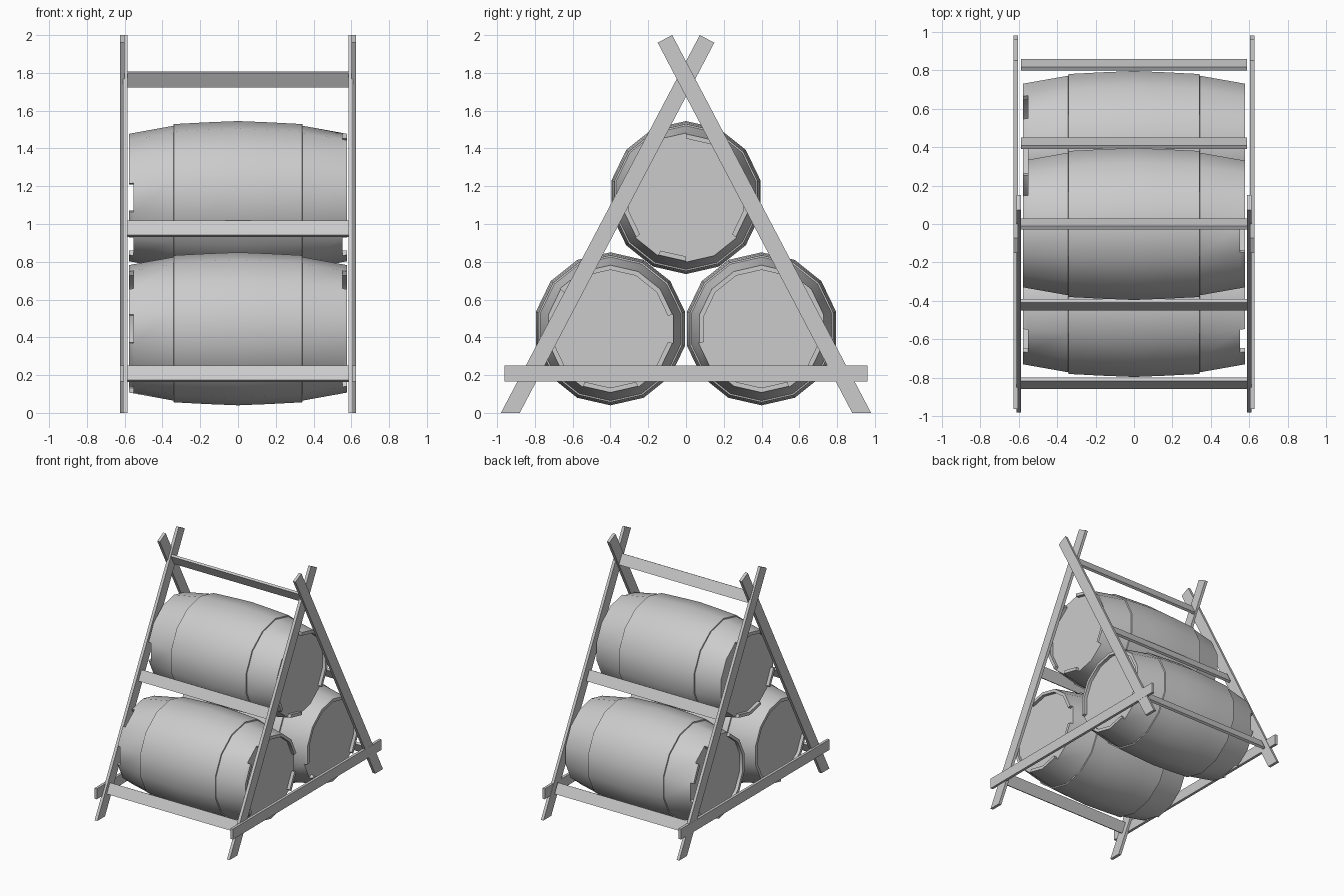
import bpy, bmesh, math, random
from mathutils import Vector

if "Cube" in bpy.data.objects:
    bpy.data.objects.remove(bpy.data.objects["Cube"])

SIDES = 14
SLOPE = math.atan2(1.03, 1.96)      # lean of the A-frame legs


def finish(name, bm, smooth=False):
    bmesh.ops.recalc_face_normals(bm, faces=bm.faces[:])
    me = bpy.data.meshes.new(name)
    bm.to_mesh(me)
    bm.free()
    ob = bpy.data.objects.new(name, me)
    bpy.context.collection.objects.link(ob)
    if smooth:
        bpy.ops.object.select_all(action='DESELECT')
        ob.select_set(True)
        bpy.context.view_layer.objects.active = ob
        bpy.ops.object.shade_smooth_by_angle(angle=math.radians(30))
    return ob


def plank(name, outline, x0, x1):
    """Extrude a (y, z) outline from x0 to x1."""
    bm = bmesh.new()
    a = [bm.verts.new((x0, y, z)) for y, z in outline]
    b = [bm.verts.new((x1, y, z)) for y, z in outline]
    bm.faces.new(a)
    bm.faces.new(b[::-1])
    for i in range(len(a)):
        j = (i + 1) % len(a)
        bm.faces.new((a[i], a[j], b[j], b[i]))
    return finish(name, bm)


def barrel(name, y, z, seed):
    rng = random.Random(seed)
    bm = bmesh.new()

    def ring(x, r):
        return [bm.verts.new((x, y + r * math.sin(2 * math.pi * k / SIDES),
                              z + r * math.cos(2 * math.pi * k / SIDES)))
                for k in range(SIDES)]

    def quad(*v):
        bm.faces.new(v)

    # bulging body with a raised middle section
    half = [(0.17, 0.398), (0.34, 0.389), (0.342, 0.38), (0.552, 0.342)]
    profile = [(-x, r) for x, r in half[::-1]] + [(0, 0.405)] + half
    rings = [ring(x, r) for x, r in profile]
    for a, b in zip(rings, rings[1:]):
        for k in range(SIDES):
            j = (k + 1) % SIDES
            quad(a[k], a[j], b[j], b[k])

    # recessed heads surrounded by uneven stave ends
    for base, s in ((rings[0], -1), (rings[-1], 1)):
        inner = ring(s * 0.552, 0.312)
        tip_out = ring(s * 0.578, 0.337)
        tip_in = ring(s * 0.578, 0.312)
        bm.faces.new(inner)
        keep = [rng.random() < 0.68 for _ in range(SIDES)]
        for k in range(SIDES):
            j = (k + 1) % SIDES
            if keep[k]:
                quad(base[k], base[j], tip_out[j], tip_out[k])
                quad(tip_out[k], tip_out[j], tip_in[j], tip_in[k])
                quad(tip_in[k], tip_in[j], inner[j], inner[k])
            else:
                quad(base[k], base[j], inner[j], inner[k])
            if keep[k] != keep[k - 1]:
                quad(base[k], tip_out[k], tip_in[k], inner[k])
    loose = [v for v in bm.verts if not v.link_faces]
    bmesh.ops.delete(bm, geom=loose, context='VERTS')
    return finish(name, bm, True)


def crossbar(name, y, z, lean):
    """Thin board between the two frames, tilted to match a leg."""
    u = Vector((math.sin(lean), math.cos(lean))) * 0.044
    v = Vector((math.cos(lean), -math.sin(lean))) * 0.01
    c = Vector((y, z))
    plank(name, [c + u + v, c + u - v, c - u - v, c - u + v], -0.588, 0.588)


# stacked barrels
barrel("barrel_front", -0.4, 0.445, 3)
barrel("barrel_back", 0.4, 0.445, 8)
barrel("barrel_top", 0, 1.14, 5)

# A-frames at both ends
leg = [(-0.98, 0), (-0.88, 0), (0.15, 1.96), (0.073, 2.0)]
for side, s in (("left", -1), ("right", 1)):
    plank("front_leg_" + side, leg, s * 0.586, s * 0.61)
    plank("back_leg_" + side, [(-y, z) for y, z in leg], s * 0.602, s * 0.625)
    plank("base_rail_" + side,
          [(-0.96, 0.165), (0.96, 0.165), (0.96, 0.25), (-0.96, 0.25)],
          s * 0.604, s * 0.626)

# crossbars joining the frames
for side, s in (("front", -1), ("back", 1)):
    crossbar("low_bar_" + side, s * 0.828, 0.208, -s * SLOPE)
    crossbar("middle_bar_" + side, s * 0.42, 0.975, -s * SLOPE)
crossbar("top_bar", 0, 1.765, -SLOPE)
